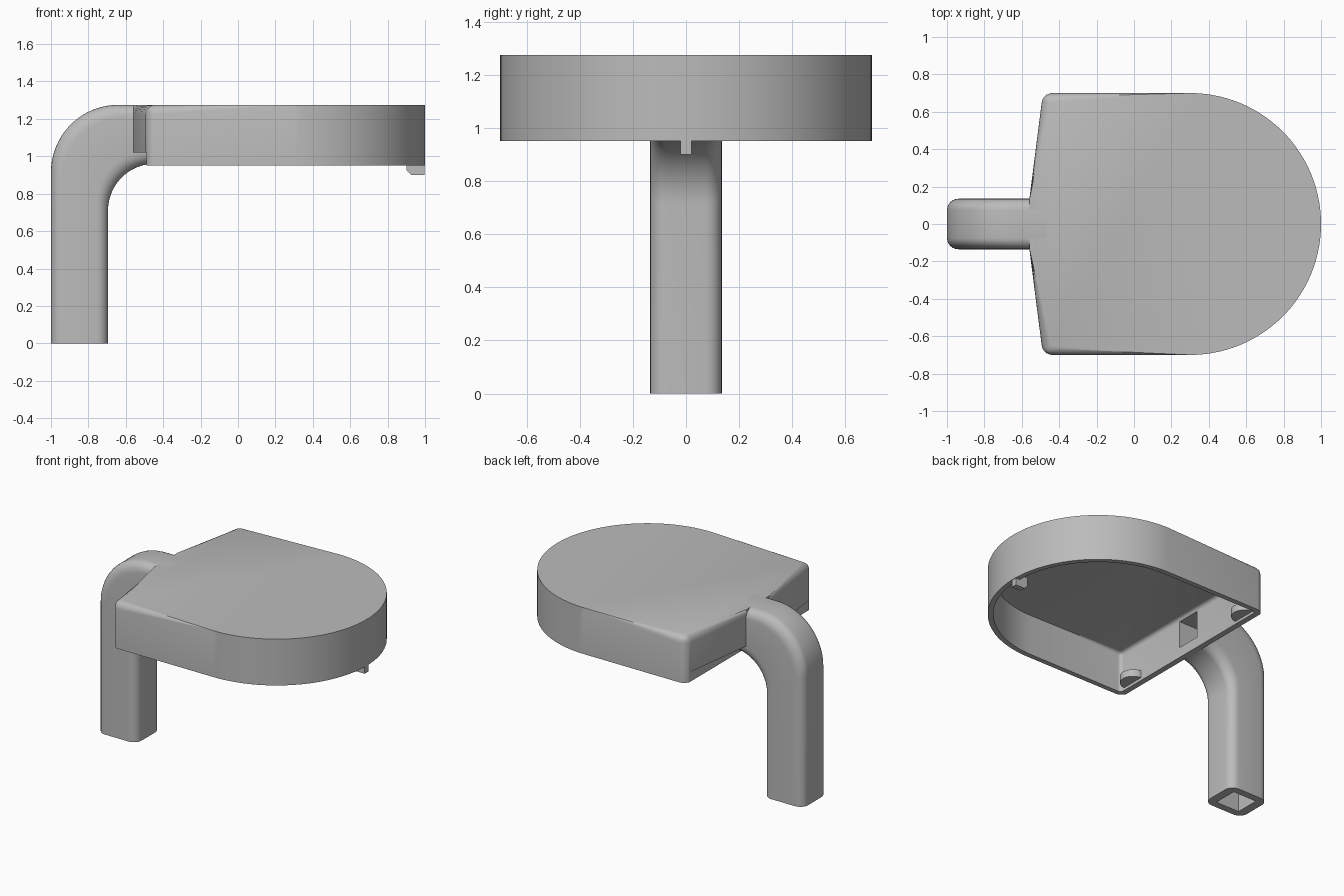
import bpy, bmesh
from math import sin, cos, pi, radians
from mathutils import Vector

cube = bpy.data.objects.get("Cube")
if cube:
    bpy.data.objects.remove(cube, do_unlink=True)

grey = bpy.data.materials.new("plain_grey")
grey.use_nodes = True
grey.diffuse_color = (0.5, 0.5, 0.5, 1)
grey.node_tree.nodes["Principled BSDF"].inputs["Base Color"].default_value = (0.5, 0.5, 0.5, 1)


def make_object(name, bm):
    bmesh.ops.recalc_face_normals(bm, faces=bm.faces)
    mesh = bpy.data.meshes.new(name)
    bm.to_mesh(mesh)
    bm.free()
    mesh.materials.append(grey)
    obj = bpy.data.objects.new(name, mesh)
    bpy.context.collection.objects.link(obj)
    return obj


def loft(name, rings):
    """Skin a list of equal point rings and cap both ends."""
    bm = bmesh.new()
    rows = [[bm.verts.new(p) for p in ring] for ring in rings]
    n = len(rows[0])
    for a, b in zip(rows, rows[1:]):
        for i in range(n):
            j = (i + 1) % n
            bm.faces.new((a[i], a[j], b[j], b[i]))
    bm.faces.new(rows[0])
    bm.faces.new(rows[-1])
    return make_object(name, bm)


def prism(name, outline, z0, z1, fillet=0, corners=()):
    """Upright prism; rounds the top rim and the upright edges at the given outline corners."""
    bm = bmesh.new()
    low = [bm.verts.new((x, y, z0)) for x, y in outline]
    top = [bm.verts.new((x, y, z1)) for x, y in outline]
    n = len(outline)
    for i in range(n):
        j = (i + 1) % n
        bm.faces.new((low[i], low[j], top[j], top[i]))
    bm.faces.new(low)
    bm.faces.new(top)
    if fillet:
        edges = [bm.edges.get((top[i], top[(i + 1) % n])) for i in range(n)]
        edges += [bm.edges.get((low[i], top[i])) for i in corners]
        bmesh.ops.bevel(bm, geom=edges, offset=fillet, segments=5, profile=0.5,
                        affect='EDGES', clamp_overlap=False)
    return make_object(name, bm)


def cut(target, cutter):
    mod = target.modifiers.new("cut", 'BOOLEAN')
    mod.operation = 'DIFFERENCE'
    mod.solver = 'EXACT'
    mod.object = cutter
    bpy.context.view_layer.objects.active = target
    bpy.ops.object.modifier_apply(modifier=mod.name)


def d_outline(back, r, steps=56):
    """D shape: square corners at the back (first and last points), half circle in front."""
    arc = [(0.3 + r * cos(a), r * sin(a))
           for a in (-pi / 2 + pi * i / steps for i in range(steps + 1))]
    return [(back, -r)] + arc + [(back, r)]


# Path of the bent arm: pairs of (outer edge, inner edge) points in the xz plane
def arm_path(start_z, end_x):
    pairs = [((-1, start_z), (-0.695, start_z))]
    steps = 20
    for i in range(steps + 1):
        a = pi - pi / 2 * i / steps
        b = pi - radians(84) * i / steps
        pairs.append(((-0.64 + 0.36 * cos(a), 0.915 + 0.36 * sin(a)),
                      (-0.445 + 0.25 * cos(b), 0.71 + 0.25 * sin(b))))
    pairs.append(((end_x, 1.275), (end_x, 0.96)))
    return pairs


def section_rings(path, section):
    rings = []
    for (ox, oz), (ix, iz) in path:
        o, i = Vector((ox, 0, oz)), Vector((ix, 0, iz))
        rings.append([o.lerp(i, f) + Vector((0, y, 0)) for f, y in section])
    return rings


# Rounded section: fraction across the arm, and y
rounded = []
for k, (cf, cy) in enumerate(((0.8, 0.075), (0.2, 0.075), (0.2, -0.075), (0.8, -0.075))):
    for s in range(7):
        a = pi / 2 * (k + s / 6)
        rounded.append((cf + 0.2 * cos(a), cy + 0.06 * sin(a)))
square = [(0.8, 0.085), (0.2, 0.085), (0.2, -0.085), (0.8, -0.085)]

arm = loft("bent_arm", section_rings(arm_path(0, -0.468), rounded))
bore = loft("arm_bore_cutter", section_rings(arm_path(-0.05, -0.4), square))

# Head shell with a slightly pointed back
outline = d_outline(-0.487, 0.7)
last = len(outline) - 1
head = prism("head_shell", outline + [(-0.56, 0.13), (-0.56, -0.13)],
             0.95, 1.275, 0.05, (0, last))
cavity = prism("cavity_cutter", d_outline(-0.45, 0.665), 0.9, 1.235, 0.025, (0, last))
step = prism("back_step_cutter", [(-0.7, -0.8), (-0.49, -0.8), (-0.49, 0.8), (-0.7, 0.8)],
             0.9, 1.02)

cut(head, step)
cut(head, cavity)
cut(head, bore)
cut(arm, bore)
for helper in (step, cavity, bore):
    bpy.data.objects.remove(helper, do_unlink=True)

# Half-round lugs on the inside of the back wall
lugs = []
for side, y in (("right", -0.55), ("left", 0.55)):
    half = [(-0.455 + 0.085 * cos(a), y + 0.085 * sin(a))
            for a in (-pi / 2 + pi * i / 16 for i in range(17))]
    lugs.append(prism("inner_lug_" + side, half, 0.97, 1.02))

# Small catch under the front rim
profile = [(0.9, 0.985), (0.9, 0.925), (0.925, 0.9), (0.997, 0.9), (0.997, 0.955), (0.97, 0.985)]
catch = loft("front_catch", [[(x, y, z) for x, z in profile] for y in (-0.02, 0.02)])

bpy.ops.object.select_all(action='DESELECT')
for obj in [arm, head] + lugs:
    obj.select_set(True)
bpy.context.view_layer.objects.active = head
bpy.ops.object.shade_smooth_by_angle(angle=radians(30))
